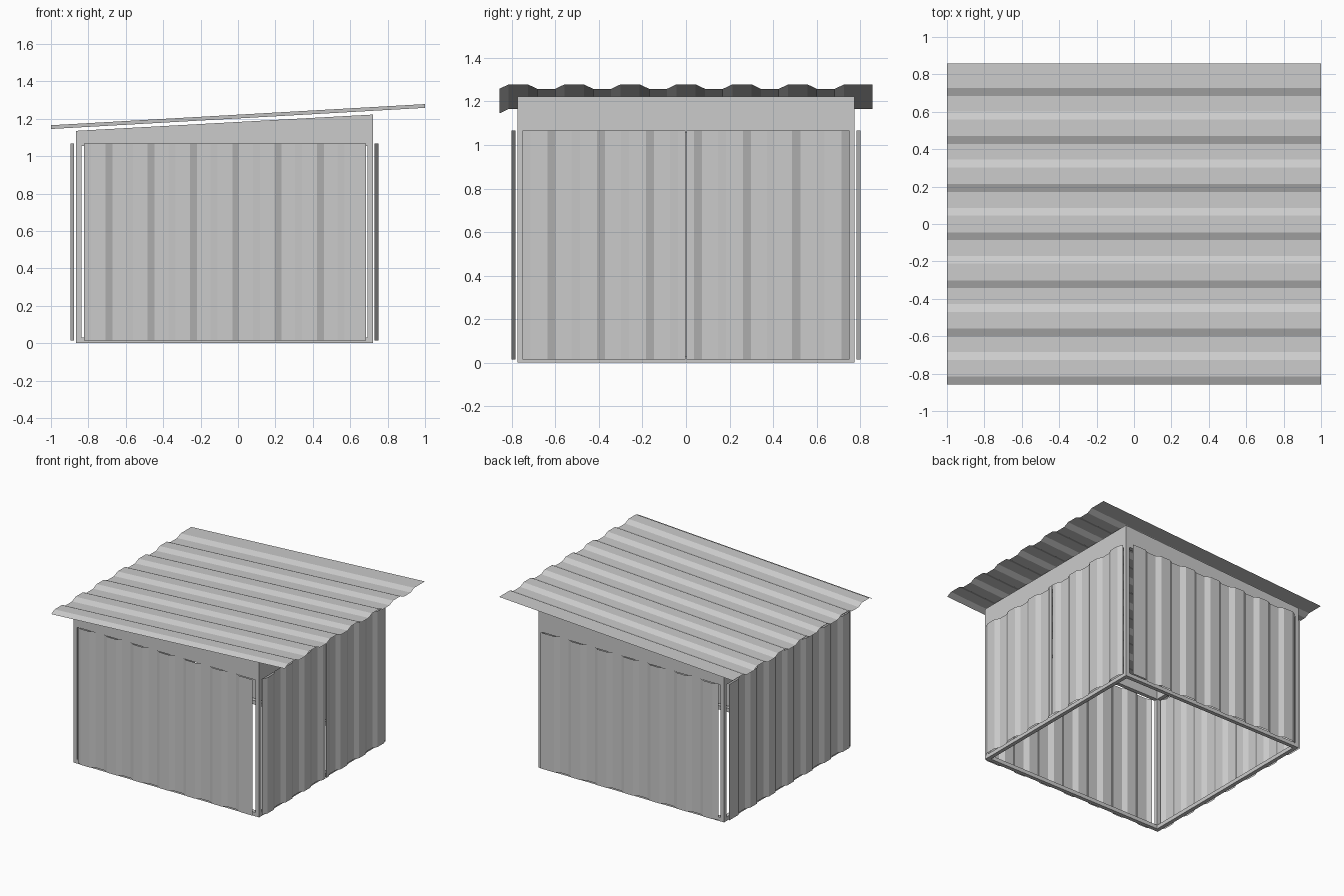
import bpy
from mathutils import Matrix, Vector

if "Cube" in bpy.data.objects:
    bpy.data.objects.remove(bpy.data.objects["Cube"])

metal = bpy.data.materials.new("grey_metal")
metal.diffuse_color = (0.6, 0.6, 0.6, 1)
metal.use_nodes = True
metal.node_tree.nodes["Principled BSDF"].inputs["Base Color"].default_value = metal.diffuse_color


def make(name, verts, faces):
    me = bpy.data.meshes.new(name)
    me.from_pydata(verts, [], faces)
    me.materials.append(metal)
    ob = bpy.data.objects.new(name, me)
    bpy.context.collection.objects.link(ob)
    return ob


# --- corrugated sheets -------------------------------------------------
def ridge_profile(width, period, depth):
    """Trapezoid ridges along u: slope, crest, slope, valley; cut at width."""
    slope, crest = period * 0.165, period * 0.345
    pts, start = [], 0.0
    while start < width - 0.001:
        pts += [(start, 0), (start + slope, depth),
                (start + slope + crest, depth), (start + 2 * slope + crest, 0)]
        start += period
    out = [p for p in pts if p[0] <= width + 1e-4]
    if out[-1][0] < width - 1e-3:
        out.append((width, out[-1][1]))
    return out


def sheet(name, origin, across, along, outward, width, period, depth=0.02):
    origin, across, along, outward = map(Vector, (origin, across, along, outward))
    verts, faces = [], []
    for u, h in ridge_profile(width, period, depth):
        base = origin + across * u + outward * h
        verts += [base, base + along]
    flip = across.cross(along).dot(outward) < 0
    for i in range(0, len(verts) - 2, 2):
        f = (i, i + 2, i + 3, i + 1)
        faces.append(f[::-1] if flip else f)
    return make(name, verts, faces)


X0, X1, Y = -0.867, 0.722, 0.773      # frame outline
GAP, Z0, H = 0.009, 0.015, 1.052      # sheet stand-off, base and height
UP = (0, 0, H)
P = 0.226                             # wall ridge spacing

sheet("front_wall_sheet", (-0.824, -Y - GAP, Z0), (1, 0, 0), UP, (0, -1, 0), 1.508, P)
sheet("back_wall_sheet", (-0.824, Y + GAP, Z0), (1, 0, 0), UP, (0, 1, 0), 1.508, P)
sheet("left_wall_sheet", (X0 - GAP, -0.754, Z0), (0, 1, 0), UP, (-1, 0, 0), 1.508, P)
# pair of mirrored doors
for s, side in ((-1, "front"), (1, "back")):
    sheet("door_" + side, (X1 + GAP, s * 0.751, Z0), (0, -s, 0), UP, (1, 0, 0), 0.749, P)
# sloping roof
sheet("roof_sheet", (-1, -0.857, 1.145), (0, 1, 0), (2, 0, 0.113), (0, 0, 1), 1.714, 0.2568)


# --- frame ---------------------------------------------------------------
def top(x):
    return 1.135 + (x - X0) / (X1 - X0) * 0.087


def beam(name, x0, x1, y0, y1, z0, z1=None):
    """Box; without z1 its top follows the roof slope."""
    verts = [(x, y, z) for z in (0, 1) for x, y in
             ((x0, y0), (x1, y0), (x1, y1), (x0, y1))]
    verts = [(x, y, (top(x) if z1 is None else z1) if z else z0) for x, y, z in verts]
    make(name, verts, [(3, 2, 1, 0), (4, 5, 6, 7), (0, 1, 5, 4),
                       (1, 2, 6, 5), (2, 3, 7, 6), (3, 0, 4, 7)])


T, RAIL, HEAD = 0.03, 0.03, 1.055
for s, side in ((-1, "front"), (1, "back")):
    ya, yb = sorted((s * Y, s * (Y - T)))
    beam(side + "_left_post", X0, X0 + T, ya, yb, 0)
    beam(side + "_right_post", X1 - T, X1, ya, yb, 0)
    beam(side + "_bottom_rail", X0 + T, X1 - T, ya, yb, 0, RAIL)
    beam(side + "_top_board", X0 + T, X1 - T, ya, yb, HEAD)
for side, xa in (("left", X0), ("right", X1 - T)):
    beam(side + "_bottom_rail", xa, xa + T, -Y + T, Y - T, 0, RAIL)
    beam(side + "_top_board", xa, xa + T, -Y + T, Y - T, HEAD)
